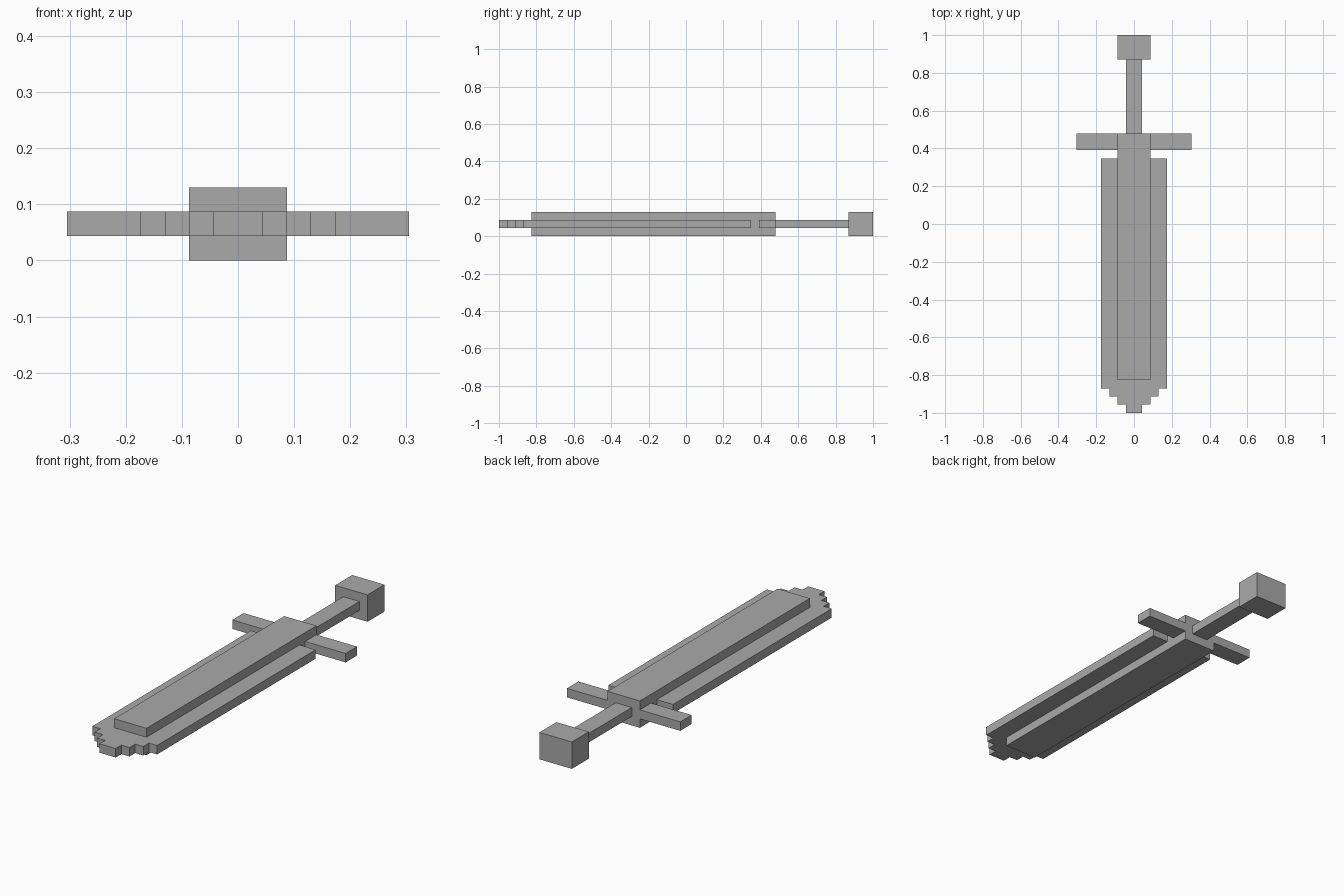
import bpy
import bmesh

cube = bpy.data.objects.get("Cube")
if cube:
    bpy.data.objects.remove(cube, do_unlink=True)

U = 2 / 46  # one block of the grid the sword is made of

GREY = (0.4, 0.4, 0.4, 1)
metal = bpy.data.materials.new("plain_grey")
metal.use_nodes = True
metal.diffuse_color = GREY
metal.node_tree.nodes["Principled BSDF"].inputs["Base Color"].default_value = GREY


def slab(name, outline, z0, z1):
    """Extrude a flat outline, given in blocks, from z0 up to z1."""
    bm = bmesh.new()
    base = bm.faces.new([bm.verts.new((x * U, y * U, z0 * U)) for x, y in outline])
    top = bmesh.ops.extrude_face_region(bm, geom=[base])["geom"]
    verts = [v for v in top if isinstance(v, bmesh.types.BMVert)]
    bmesh.ops.translate(bm, verts=verts, vec=(0, 0, (z1 - z0) * U))
    bmesh.ops.recalc_face_normals(bm, faces=bm.faces)
    mesh = bpy.data.meshes.new(name)
    bm.to_mesh(mesh)
    bm.free()
    mesh.materials.append(metal)
    obj = bpy.data.objects.new(name, mesh)
    bpy.context.collection.objects.link(obj)
    return obj


def box(name, x0, x1, y0, y1, z0, z1):
    return slab(name, [(x0, y0), (x1, y0), (x1, y1), (x0, y1)], z0, z1)


# Blade with a stepped tip, one block narrower at each step
half = []
for step in range(4):
    half += [(step + 1, step - 23), (step + 1, step - 22)]
half[-1] = (4, 8)
slab("blade", half + [(-x, y) for x, y in reversed(half)], 1, 2)

# Thick central spine running from near the tip through the guard
box("blade_spine", -2, 2, -19, 11, 0, 3)

# Crossguard arms on both sides of the spine
for side, name in ((1, "left_guard_arm"), (-1, "right_guard_arm")):
    box(name, side * 2, side * 7, 9, 11, 1, 2)

# Grip and pommel
box("grip", -1, 1, 11, 20, 1, 2)
box("pommel", -2, 2, 20, 23, 0, 3)
